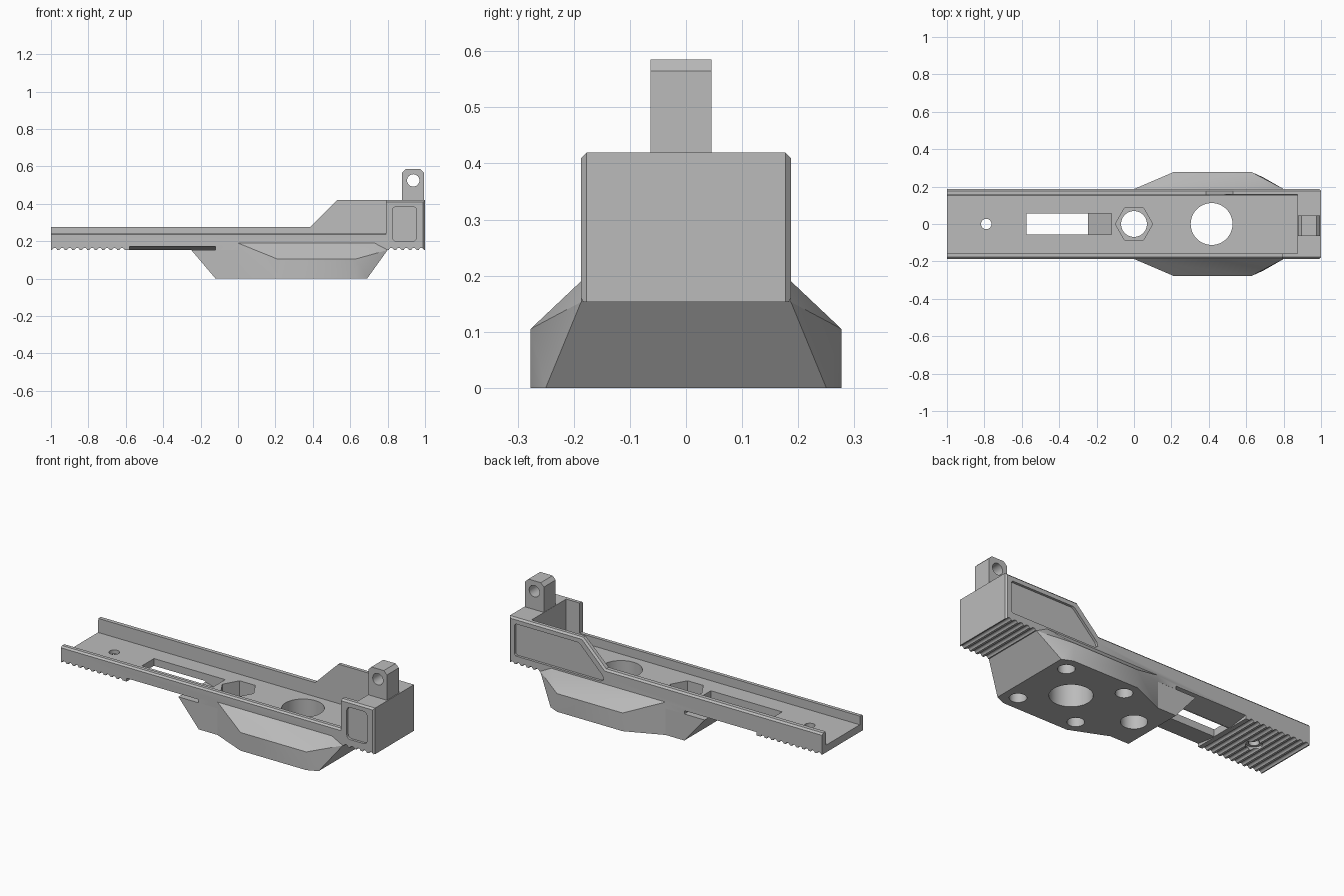
import bpy, bmesh, math
from mathutils import Vector

if "Cube" in bpy.data.objects:
    bpy.data.objects.remove(bpy.data.objects["Cube"])

grey = bpy.data.materials.new("mid grey")
grey.diffuse_color = (0.5, 0.5, 0.5, 1)
grey.use_nodes = True
grey.node_tree.nodes["Principled BSDF"].inputs["Base Color"].default_value = grey.diffuse_color


def finish(bm, name):
    bmesh.ops.recalc_face_normals(bm, faces=bm.faces)
    me = bpy.data.meshes.new(name)
    bm.to_mesh(me)
    bm.free()
    ob = bpy.data.objects.new(name, me)
    bpy.context.collection.objects.link(ob)
    me.materials.append(grey)
    return ob


def prism(name, pts, axis, a, b, bevel_rule=None, width=0.01):
    """Extrude a 2D outline along an axis from a to b."""
    put = {"x": lambda p, t: (t, p[0], p[1]),
           "y": lambda p, t: (p[0], t, p[1]),
           "z": lambda p, t: (p[0], p[1], t)}[axis]
    bm = bmesh.new()
    lo = [bm.verts.new(put(p, a)) for p in pts]
    hi = [bm.verts.new(put(p, b)) for p in pts]
    bm.faces.new(lo)
    bm.faces.new(hi[::-1])
    n = len(pts)
    for i in range(n):
        j = (i + 1) % n
        bm.faces.new((lo[i], hi[i], hi[j], lo[j]))
    bmesh.ops.recalc_face_normals(bm, faces=bm.faces)
    if bevel_rule:
        edges = [e for e in bm.edges if bevel_rule(*(v.co for v in e.verts))]
        bmesh.ops.bevel(bm, geom=edges, offset=width, segments=1, affect='EDGES')
    return finish(bm, name)


def box(name, x0, x1, y0, y1, z0, z1):
    return prism(name, [(x0, y0), (x1, y0), (x1, y1), (x0, y1)], "z", z0, z1)


def ring(u, v, r, n=48):
    return [(u + r * math.cos(2 * math.pi * i / n),
             v + r * math.sin(2 * math.pi * i / n)) for i in range(n)]


def rounded(x0, x1, z0, z1, r):
    pts = []
    for k, (cx, cz) in enumerate([(x1 - r, z1 - r), (x0 + r, z1 - r),
                                  (x0 + r, z0 + r), (x1 - r, z0 + r)]):
        for i in range(6):
            t = math.pi / 2 * (k + i / 5)
            pts.append((cx + r * math.cos(t), cz + r * math.sin(t)))
    return pts


def hull(name, pts):
    bm = bmesh.new()
    for p in pts:
        bm.verts.new(p)
    bmesh.ops.convex_hull(bm, input=bm.verts[:])
    bmesh.ops.dissolve_limit(bm, angle_limit=0.01, verts=bm.verts, edges=bm.edges)
    return finish(bm, name)


def combine(target, other, op):
    m = target.modifiers.new("combine", 'BOOLEAN')
    m.operation, m.object, m.solver = op, other, 'EXACT'
    bpy.context.view_layer.objects.active = target
    bpy.ops.object.modifier_apply(modifier=m.name)
    bpy.data.objects.remove(other)


def cut(target, *cutters):
    for c in cutters:
        combine(target, c, 'DIFFERENCE')


W, BOT, FLOOR = 0.187, 0.153, 0.195


# Long tray, with chamfered upper and rear edges
def tray_edge(p, q):
    along = abs(p.y - q.y) < 1e-4
    upper = min(p.z, q.z) > 0.25
    rear = min(p.x, q.x) > 0.99
    return along and (upper or rear)


tray = prism("tray", [(-1, BOT), (1, BOT), (1, 0.419), (0.53, 0.419),
                      (0.385, 0.275), (-1, 0.275)], "y", -W, W, tray_edge)

# Open channel and the lower wall on one side
cut(tray,
    prism("channel", [(-0.157, FLOOR), (0.152, FLOOR), (0.162, 0.6), (-0.157, 0.6)],
          "x", -1.1, 0.875),
    prism("low_wall", [(-0.3, 0.235), (-0.188, 0.235), (-0.177, 0.245),
                       (-0.13, 0.245), (-0.13, 0.6), (-0.3, 0.6)], "x", -1.1, 0.79))

# Shallow recessed panels on both outer sides
cut(tray,
    prism("panel", rounded(0.825, 0.955, 0.2, 0.385, 0.022), "y", -0.3, -W + 0.014),
    prism("panel", [(0.965, 0.21), (0.955, 0.2), (0.415, 0.2), (0.395, 0.212),
                    (0.402, 0.235), (0.545, 0.378), (0.56, 0.385),
                    (0.955, 0.385), (0.965, 0.375)], "y", W - 0.014, 0.3))

# Grip grooves underneath
for start, count in ((-0.98, 10), (0.82, 5)):
    for i in range(count):
        cut(tray, prism("groove", ring(start + 0.04 * i, BOT - 0.003, 0.014, 16),
                        "y", -0.3, 0.3))

# Sloping undercuts beside the slot
for s in (-1, 1):
    cut(tray, prism("undercut", [(s * 0.06, BOT - 0.01), (s * 0.06, BOT + 0.001),
                                 (s * 0.2, BOT + 0.021), (s * 0.2, BOT - 0.01)],
                    "x", -0.58, -0.12))

# Lower mount: tapered core plus the faceted swelling
core = prism("mount", [(-0.25, BOT), (-0.12, 0), (0.69, 0), (0.79, BOT),
                       (0.79, 0.17), (-0.118, 0.17), (-0.118, BOT)],
             "y", -W + 0.0005, W - 0.0005)
swell = []
for s in (-1, 1):
    swell += [(x, s * y, z) for x, y, z in (
        (0, W, 0), (0, W, 0.19), (0.21, 0.277, 0), (0.21, 0.277, 0.105),
        (0.63, 0.277, 0), (0.63, 0.277, 0.105), (0.69, 0.25, 0),
        (0.80, W, BOT), (0.73, W, 0.19))]
combine(core, hull("swelling", swell), 'UNION')
combine(tray, core, 'UNION')

# Slot with a ramped end pocket
cut(tray,
    box("slot", -0.575, -0.25, -0.055, 0.055, 0.05, 0.3),
    prism("ramp", [(-0.251, 0.15), (-0.12, 0.11), (-0.12, 0.3), (-0.251, 0.3)],
          "y", -0.055, 0.055))

# Vertical holes: small screw, hexagonal nut seat, large opening
cut(tray,
    prism("screw", ring(-0.79, 0, 0.028, 24), "z", 0.1, 0.3),
    prism("screw_head", ring(-0.79, 0, 0.043, 24), "z", 0.1, 0.172),
    prism("nut_seat", ring(0, 0, 0.1, 6), "z", 0.1, 0.3),
    prism("bolt", ring(0, 0, 0.069), "z", -0.1, 0.3),
    prism("opening", ring(0.415, 0, 0.112), "z", -0.1, 0.3))

# Four blind holes in the underside
for sx in (-1, 1):
    for sy in (-1, 1):
        cut(tray, prism("blind", ring(0.415 + sx * 0.19, sy * 0.19, 0.045, 24),
                        "z", -0.1, 0.07))

# Rear lug with a cross hole
lug = prism("lug", [(0.876, 0.40), (0.995, 0.40), (0.995, 0.565), (0.975, 0.585),
                    (0.896, 0.585), (0.876, 0.565)], "y", -0.063, 0.045)
cut(lug, prism("lug_hole", ring(0.937, 0.525, 0.033, 32), "y", -0.2, 0.2))
combine(tray, lug, 'UNION')

# Smooth only the round holes
bpy.ops.object.select_all(action='DESELECT')
tray.select_set(True)
bpy.context.view_layer.objects.active = tray
bpy.ops.object.shade_smooth_by_angle(angle=math.radians(25))
